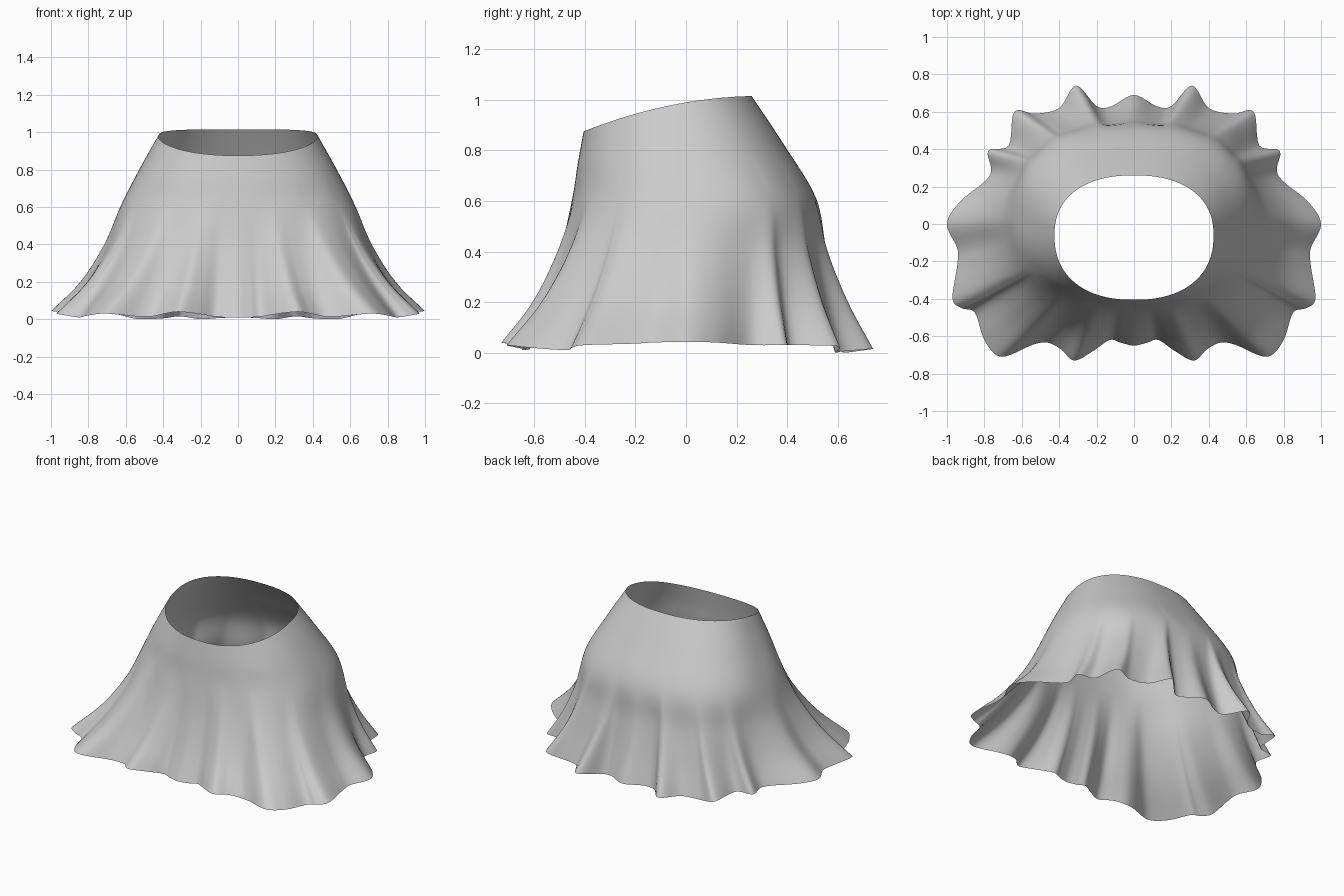
import bpy, bmesh, math

if "Cube" in bpy.data.objects:
    bpy.data.objects.remove(bpy.data.objects["Cube"])

# right half of the wavy hem, front centre to back centre (x, y, z)
HEM = [(0, -.65, .01), (.07, -.635, .01), (.13, -.62, .015), (.22, -.68, .03), (.32, -.73, .04),
       (.39, -.67, .03), (.46, -.635, .015), (.54, -.645, .015), (.71, -.71, .03), (.80, -.62, .02),
       (.85, -.475, .01), (.92, -.45, .02), (.97, -.40, .03), (.945, -.22, .035), (.945, -.13, .04),
       (1.0, 0, .043), (.93, .12, .04), (.77, .26, .03), (.78, .39, .03), (.67, .42, .03),
       (.64, .60, .025), (.53, .59, .0), (.40, .62, .005), (.31, .74, .015), (.20, .63, .0),
       (.12, .63, .005), (0, .69, .01)]
SUB = 6


def catmull(p0, p1, p2, p3, t):
    return tuple(.5 * (2 * b + (c - a) * t + (2 * a - 5 * b + 4 * c - d) * t * t
                       + (3 * b - a - 3 * c + d) * t ** 3)
                 for a, b, c, d in zip(p0, p1, p2, p3))


def oval(dx, dy, a, front, back, cy, n):
    """Point of a superellipse in direction (dx, dy)."""
    b = front if dy < 0 else back
    r = (abs(dx) ** n + abs(dy) ** n) ** (-1 / n)
    return a * dx * r, cy + b * dy * r


def lerp(p, q, t, z):
    return (p[0] + (q[0] - p[0]) * t, p[1] + (q[1] - p[1]) * t, z)


def column(h):
    """One strip of cloth from waist to hem."""
    ang = math.atan2(h[1] / .70, h[0] / .97)
    dx, dy = math.cos(ang), math.sin(ang)
    wx, wy = oval(dx, dy, .425, .345, .32, -.06, 2.3)
    waist = (wx, wy, .99 + .17 * wy - .28 * wy * wy)
    mid = (*oval(dx, dy, .625, .48, .485, .03, 2.4), .61)
    high = lerp(waist, mid, .5, (waist[2] + mid[2]) / 2 + .01)
    keys = [waist, high, mid, lerp(mid, h, .24, .40), lerp(mid, h, .58, .20), h]
    first = tuple(2 * a - b for a, b in zip(keys[0], keys[1]))
    last = tuple(2 * a - b for a, b in zip(keys[-1], keys[-2]))
    k = [first] + keys + [last]
    pts = [catmull(*k[i:i + 4], j / SUB) for i in range(len(keys) - 1) for j in range(SUB)]
    return pts + [h]


# full hem loop, mirrored and smoothed
ring = HEM + [(-x, y, z) for x, y, z in HEM[-2:0:-1]]
n = len(ring)
hem = [catmull(*(ring[(i + o) % n] for o in (-1, 0, 1, 2)), j / SUB)
       for i in range(n) for j in range(SUB)]

# skirt surface
bm = bmesh.new()
cols = [[bm.verts.new((x, y, max(z, 0))) for x, y, z in column(h)] for h in hem]
for i, a in enumerate(cols):
    b = cols[(i + 1) % len(cols)]
    for j in range(len(a) - 1):
        bm.faces.new((a[j], a[j + 1], b[j + 1], b[j])).smooth = True
mesh = bpy.data.meshes.new("skirt")
bm.to_mesh(mesh)
bm.free()
skirt = bpy.data.objects.new("skirt", mesh)
bpy.context.collection.objects.link(skirt)
